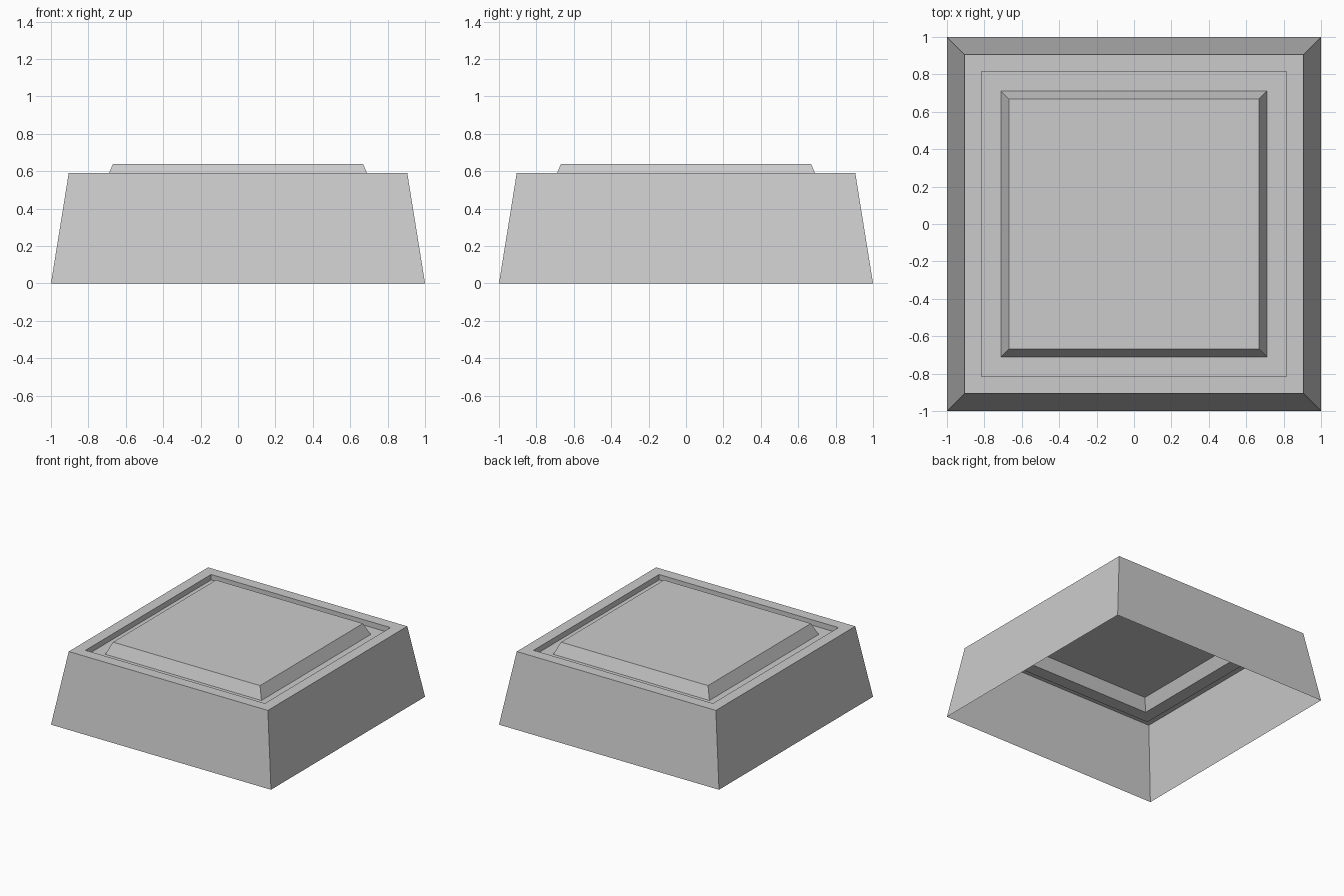
import bpy
import bmesh

cube = bpy.data.objects.get("Cube")
if cube:
    bpy.data.objects.remove(cube, do_unlink=True)

# Single plain grey for the whole shell
grey = bpy.data.materials.new("light grey")
grey.use_nodes = True
colour = (0.6, 0.6, 0.6, 1)
grey.diffuse_color = colour
grey.node_tree.nodes["Principled BSDF"].inputs["Base Color"].default_value = colour

# Profile as (half width, height): sloped wall, rim, groove, raised panel
profile = [(1.0, 0), (0.905, 0.59), (0.815, 0.59), (0.815, 0.545),
           (0.71, 0.545), (0.668, 0.64)]
corners = [(-1, -1), (1, -1), (1, 1), (-1, 1)]

# Stack square rings into an open-bottomed shell and cap the panel
bm = bmesh.new()
rings = [[bm.verts.new((x * half, y * half, z)) for x, y in corners]
         for half, z in profile]
for low, high in zip(rings, rings[1:]):
    for i in range(4):
        j = (i + 1) % 4
        bm.faces.new((low[i], low[j], high[j], high[i]))
bm.faces.new(rings[-1])

mesh = bpy.data.meshes.new("panelled_block")
bm.to_mesh(mesh)
bm.free()
mesh.materials.append(grey)
block = bpy.data.objects.new("panelled_block", mesh)
bpy.context.collection.objects.link(block)
